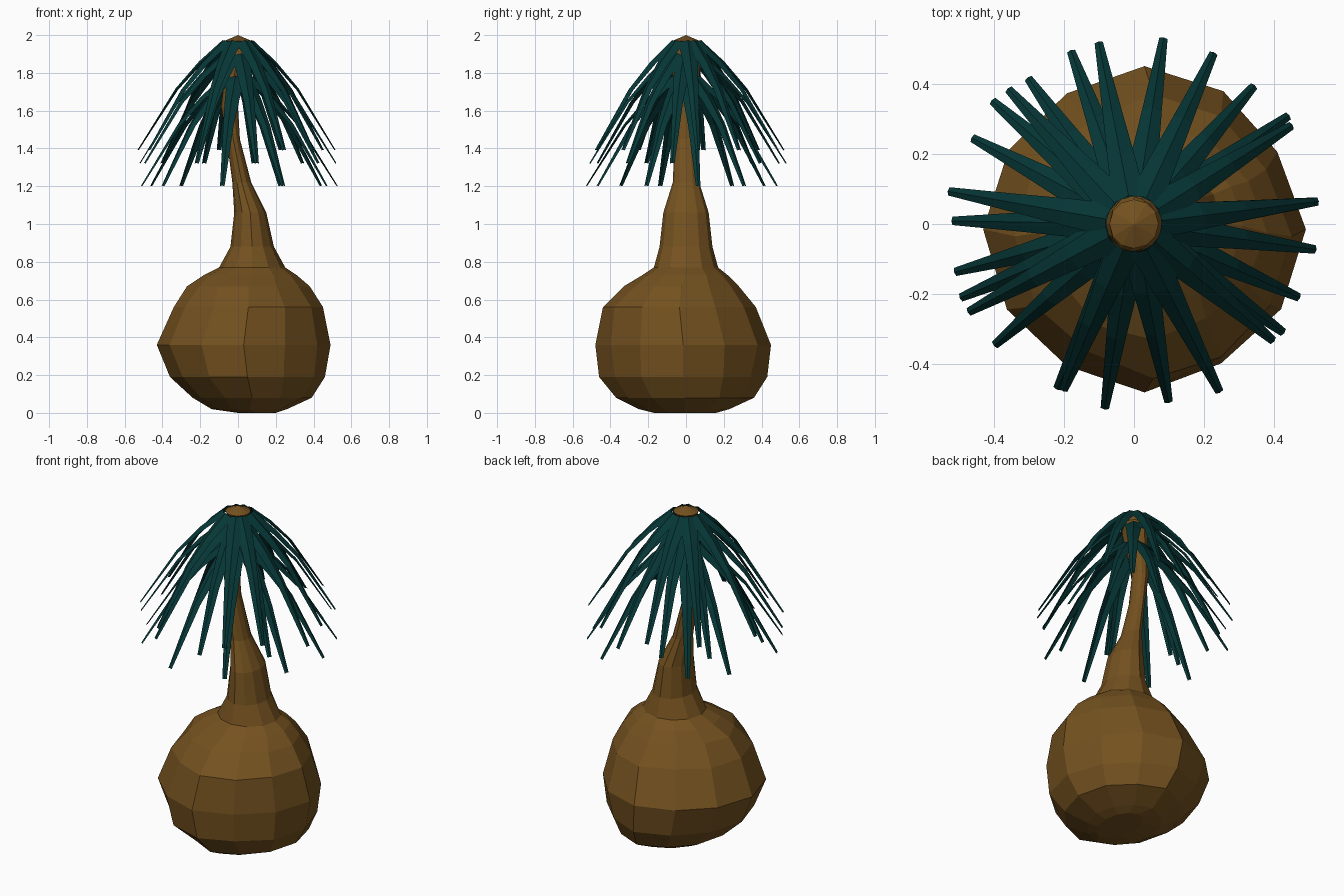
import bpy
import bmesh
import random
from math import cos, sin, pi, radians
from mathutils import Vector

random.seed(4)

cube = bpy.data.objects.get("Cube")
if cube:
    bpy.data.objects.remove(cube, do_unlink=True)


def make_material(name, rgb):
    mat = bpy.data.materials.new(name)
    mat.use_nodes = True
    colour = (*rgb, 1)
    mat.diffuse_color = colour
    shader = mat.node_tree.nodes["Principled BSDF"]
    shader.inputs["Base Color"].default_value = colour
    shader.inputs["Roughness"].default_value = 0.9
    return mat


def finish(bm, name, mat, fix_normals=False):
    if fix_normals:
        bmesh.ops.recalc_face_normals(bm, faces=bm.faces)
    mesh = bpy.data.meshes.new(name)
    bm.to_mesh(mesh)
    bm.free()
    mesh.materials.append(mat)
    obj = bpy.data.objects.new(name, mesh)
    bpy.context.collection.objects.link(obj)
    return obj


bark = make_material("brown bark", (0.175, 0.083, 0.014))
leaf_green = make_material("dark teal leaf", (0.002, 0.038, 0.038))


# Swollen base and leaning stem: each section is height, x range, y range
def build_trunk(sections, sides, lumpy_height):
    bm = bmesh.new()
    rings = []
    for z, left, right, front, back in sections:
        ring = []
        for i in range(sides):
            a = 2 * pi * i / sides
            on_axis = i % (sides // 4) == 0
            dent = random.uniform(0, 0.08)
            if on_axis or z > lumpy_height:
                dent = 0
            x = (left + right) / 2 + (right - left) / 2 * cos(a) * (1 - dent)
            y = (front + back) / 2 + (back - front) / 2 * sin(a) * (1 - dent)
            ring.append(bm.verts.new((x, y, z)))
        rings.append(ring)
    for low, high in zip(rings, rings[1:]):
        for i in range(sides):
            j = (i + 1) % sides
            bm.faces.new((low[i], low[j], high[j], high[i]))
    bm.faces.new(rings[0][::-1])
    # Pointed growing tip closes the stem
    tip = bm.verts.new((0, 0, 2))
    for i in range(sides):
        bm.faces.new((rings[-1][i], rings[-1][(i + 1) % sides], tip))
    return finish(bm, "trunk", bark, True)


build_trunk([
    (0.0, 0.0, 0.2, -0.17, 0.16),
    (0.02, -0.14, 0.26, -0.25, 0.23),
    (0.08, -0.24, 0.39, -0.37, 0.36),
    (0.19, -0.36, 0.46, -0.46, 0.43),
    (0.36, -0.43, 0.49, -0.48, 0.45),
    (0.56, -0.34, 0.45, -0.44, 0.37),
    (0.67, -0.27, 0.38, -0.33, 0.28),
    (0.73, -0.18, 0.31, -0.23, 0.22),
    (0.77, -0.1, 0.25, -0.17, 0.17),
    (0.88, -0.04, 0.19, -0.14, 0.14),
    (1.06, -0.02, 0.15, -0.12, 0.12),
    (1.22, -0.03, 0.07, -0.07, 0.07),
    (1.45, -0.06, 0.01, -0.06, 0.05),
    (1.62, -0.09, 0.0, -0.05, 0.05),
    (1.78, -0.07, 0.03, -0.07, 0.07),
    (1.88, -0.07, 0.06, -0.08, 0.08),
    (1.93, -0.05, 0.05, -0.05, 0.05),
    (1.97, -0.07, 0.07, -0.07, 0.07),
], 12, 0.7)


# Drooping blade stations: distance out, drop, half width
blade = [
    (0.07, 0.0, 0.048),
    (0.2, 0.11, 0.039),
    (0.33, 0.25, 0.028),
    (0.54, 0.57, 0.012),
]


def add_leaf(bm, angle, height, reach):
    a = radians(angle)
    out = Vector((cos(a), sin(a), 0))
    side = Vector((-sin(a), cos(a), 0))
    up = Vector((0, 0, 1))
    rows = []
    for r, drop, half in blade:
        centre = out * r * reach + up * (height - drop)
        ridge = (out + up) * half * 0.28
        points = (centre - side * half, centre + ridge, centre + side * half)
        rows.append([bm.verts.new(p) for p in points])
    for near, far in zip(rows, rows[1:]):
        for k in range(2):
            bm.faces.new((near[k], far[k], far[k + 1], near[k + 1]))


# Three whorls of leaves down the top of the stem
whorls = {
    "upper_leaves": (1.96, [7, 32, 65, 101, 133, 170, 208, 247, 297, 320]),
    "middle_leaves": (1.89, [49, 81, 110, 139, 179, 203, 245, 281, 324, 352]),
    "lower_leaves": (1.77, [7, 35, 65, 126, 152, 195, 221, 261, 297, 336]),
}
for name, (height, angles) in whorls.items():
    bm = bmesh.new()
    for angle in angles:
        add_leaf(bm, angle, height, random.uniform(0.95, 1))
    finish(bm, name, leaf_green)
